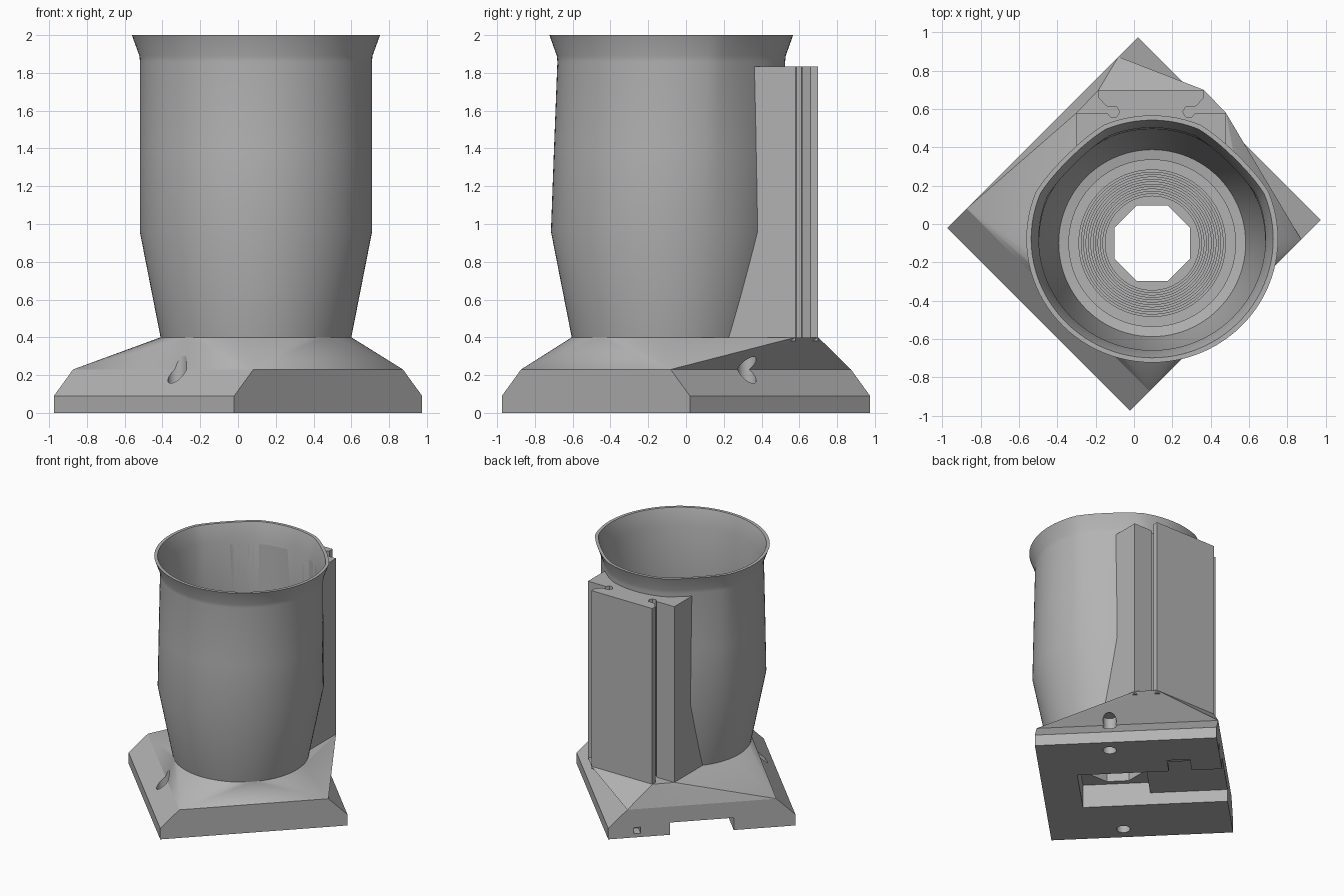
import bpy, bmesh
from math import sin, cos, pi, radians
from mathutils import Matrix

if "Cube" in bpy.data.objects:
    bpy.data.objects.remove(bpy.data.objects["Cube"])

grey = bpy.data.materials.new("light grey")
grey.use_nodes = True
grey.diffuse_color = (0.45, 0.45, 0.45, 1)
grey.node_tree.nodes["Principled BSDF"].inputs["Base Color"].default_value = (0.45, 0.45, 0.45, 1)

TURN = Matrix.Rotation(pi / 4, 4, "Z")   # the base stands diagonally
CX, CY = 0.095, -0.1                     # cup axis


def finish(name, bm):
    bmesh.ops.recalc_face_normals(bm, faces=bm.faces)
    mesh = bpy.data.meshes.new(name)
    bm.to_mesh(mesh)
    bm.free()
    mesh.materials.append(grey)
    ob = bpy.data.objects.new(name, mesh)
    bpy.context.collection.objects.link(ob)
    return ob


def hull(name, points, turn=False):
    bm = bmesh.new()
    for p in points:
        bm.verts.new(p)
    res = bmesh.ops.convex_hull(bm, input=bm.verts)
    inner = {g for g in res["geom_interior"] if isinstance(g, bmesh.types.BMVert)}
    bmesh.ops.delete(bm, geom=list(inner), context="VERTS")
    bmesh.ops.dissolve_limit(bm, angle_limit=radians(0.2), verts=bm.verts, edges=bm.edges)
    if turn:
        bm.transform(TURN)
    return finish(name, bm)


def rect(x, y, z):
    return [(sx * x, sy * y, z) for sx in (-1, 1) for sy in (-1, 1)]


def box(name, x, y, z):
    return hull(name, [(a, b, c) for a in x for b in y for c in z], True)


def circle(cx, cy, r, z, n=24, phase=0.0):
    return [(cx + r * cos(2 * pi * i / n + phase), cy + r * sin(2 * pi * i / n + phase), z)
            for i in range(n)]


def cup_ring(r, z, n=96):
    # the section turns from a circle into a slightly flattened one near the top
    up = min(max((z - 0.96) / 0.9, 0), 1)
    pts = []
    for i in range(n):
        t = 2 * pi * i / n
        flat = 1 - 0.04 * up * max(0, -cos(4 * t)) * (sin(t) > 0)
        pts.append((CX + r * flat * cos(t), CY + 0.022 * up + r * flat * (1 - 0.018 * up) * sin(t), z))
    return pts


def loft(name, rings):
    bm = bmesh.new()
    loops = [[bm.verts.new(p) for p in ring] for ring in rings]
    for low, high in zip(loops, loops[1:]):
        for i in range(len(low)):
            j = (i + 1) % len(low)
            bm.faces.new((low[i], low[j], high[j], high[i]))
    bm.faces.new(loops[0][::-1])
    bm.faces.new(loops[-1])
    return finish(name, bm)


def cut(ob, cutters):
    bpy.context.view_layer.objects.active = ob
    for c in cutters:
        mod = ob.modifiers.new("cut", "BOOLEAN")
        mod.operation, mod.solver, mod.object = "DIFFERENCE", "EXACT", c
        bpy.ops.object.modifier_apply(modifier=mod.name)


# Rail: a dovetail plate on a neck, with round undercut grooves
half = [(0.39, -0.1), (0.39, 0.58), (0.23, 0.58), (0.21, 0.557), (0.18, 0.56), (0.165, 0.585),
        (0.18, 0.612), (0.235, 0.615), (0.275, 0.66), (0.275, 0.7)]
section = [(0.09 + x, y) for x, y in half] + [(0.09 - x, y) for x, y in reversed(half)]
rail = loft("rail_block", [[(x, y, z) for x, y in section] for z in (0.38, 1.835)])

# Base: chamfered foot, then a faceted shoulder up to the cup and rail
foot = hull("base_foot", rect(0.7035, 0.675, 0) + rect(0.7035, 0.675, 0.09) + rect(0.56, 0.675, 0.23), True)
top_outline = circle(CX, CY, 0.505, 0.4, 96)
top_outline += [(0.09 + s * x, y, 0.4) for s in (-1, 1) for x, y in ((0.39, 0.58), (0.275, 0.7))]
shoulder = hull("base_shoulder", [TURN @ Matrix.Translation(p).to_translation()
                                  for p in rect(0.56, 0.675, 0.23)] + top_outline)

# Cup: tapered bottom, straight body, flared rim
cup = loft("cup", [cup_ring(r, z) for r, z in
                   ((0.5, 0.38), (0.505, 0.4), (0.615, 0.96), (0.615, 1.4),
                    (0.614, 1.86), (0.617, 1.89), (0.657, 2.0))])

# Cavity with a stepped floor
steps = []
for i in range(12):
    r, z = 0.245 + i * 0.0125, 0.29 + i * 0.008
    steps += [(r, z), (r, z + 0.008)]
wall = [(0.435, 0.386), (0.435, 0.4), (0.488, 0.41), (0.59, 0.96), (0.59, 1.4), (0.592, 1.87), (0.635, 2.01)]
cavity = loft("cavity_cutter", [cup_ring(r, z) for r, z in steps + wall])

# Underside: octagonal drain, pocket, channel, side slot and screw holes
drain = hull("drain_cutter", [p for z in (0.1, 0.5) for p in circle(CX, CY, 0.213, z, 8, pi / 8)])
pocket = box("pocket_cutter", (-0.24, 0.24), (-0.4, 0.1), (-0.1, 0.19))
channel = box("channel_cutter", (-0.24, 0.24), (0.05, 0.8), (-0.1, 0.1))
slot = box("slot_cutter", (0.2, 0.4), (0.28, 0.45), (-0.1, 0.08))
side_hole = box("side_hole_cutter", (0.46, 0.51), (0.58, 0.8), (0.03, 0.08))
bores = [hull("bore_cutter", [p for z in (-0.1, 0.3) for p in circle(s * 0.585, -0.13, 0.05, z)], True)
         for s in (-1, 1)]

cut(foot, [drain, pocket, channel, slot, side_hole] + bores)
cut(shoulder, [cavity, drain] + bores)
cut(rail, [cavity])
cut(cup, [cavity])
for c in [cavity, drain, pocket, channel, slot, side_hole] + bores:
    bpy.data.objects.remove(c)

# Shading
bpy.ops.object.select_all(action="DESELECT")
for ob in (foot, shoulder, rail, cup):
    ob.select_set(True)
    bpy.context.view_layer.objects.active = ob
bpy.ops.object.shade_smooth_by_angle(angle=radians(25))
